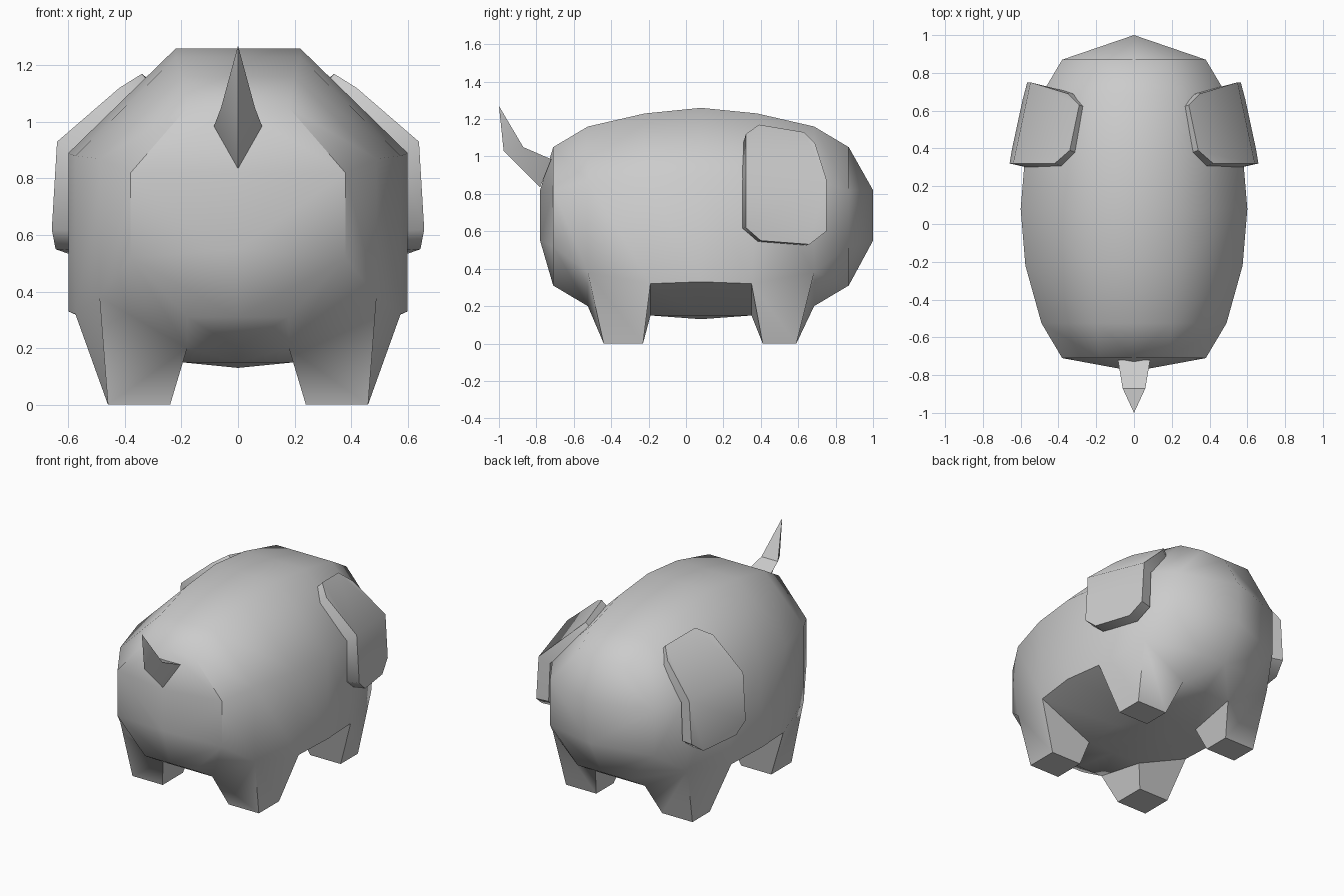
import bpy, bmesh, math

if "Cube" in bpy.data.objects:
    bpy.data.objects.remove(bpy.data.objects["Cube"], do_unlink=True)

GREY = (0.6, 0.6, 0.6, 1)
grey = bpy.data.materials.new("plain grey")
grey.use_nodes = True
grey.diffuse_color = GREY
grey.node_tree.nodes["Principled BSDF"].inputs["Base Color"].default_value = GREY


def finish(name, bm, angle, thickness=0):
    """Mirror a half mesh over x = 0, optionally thicken it, and shade it."""
    mesh = bpy.data.meshes.new(name)
    bm.to_mesh(mesh)
    bm.free()
    ob = bpy.data.objects.new(name, mesh)
    bpy.context.collection.objects.link(ob)
    mesh.materials.append(grey)
    bpy.context.view_layer.objects.active = ob
    ob.select_set(True)
    mirror = ob.modifiers.new("mirror", 'MIRROR')
    mirror.merge_threshold = 0.001
    if thickness:
        shell = ob.modifiers.new("thickness", 'SOLIDIFY')
        shell.thickness = thickness
        shell.offset = -1
    for modifier in list(ob.modifiers):
        bpy.ops.object.modifier_apply(modifier=modifier.name)
    bpy.ops.object.shade_smooth_by_angle(angle=math.radians(angle))
    ob.select_set(False)
    return ob


# Body: half rings from tail to head, joined by quads
bm = bmesh.new()
MID = 0.08
# offset, top x, top z, side x, shoulder z, flank z, belly x, belly z
half_rings = [
    (0.79, 0.18, 1.05, 0.38, 0.82, 0.52, 0.18, 0.31),
    (0.605, 0.20, 1.16, 0.49, 0.87, 0.38, 0.18, 0.20),
    (0.30, 0.22, 1.23, 0.575, 0.88, 0.32, 0.20, 0.15),
]
middle = (0, 0.22, 1.26, 0.60, 0.89, 0.33, 0.20, 0.15)
profiles = [(-1, r) for r in half_rings] + [(1, middle)] + [(1, r) for r in reversed(half_rings)]
rings = []
for sign, (off, tx, tz, sx, uz, lz, bx, bz) in profiles:
    y = MID + sign * off
    low_y = MID + sign * off * (0.9 if off == 0.30 else 1)
    belly = 0.13 if off == 0 else bz
    points = [(0, y, tz), (tx, y, tz), (sx, y, uz), (sx, low_y, lz), (bx, low_y, bz), (0, low_y, belly)]
    rings.append([bm.verts.new(p) for p in points])

LEG_SPANS = {1: (-0.44, -0.23), 4: (0.41, 0.59)}
for i in range(len(rings) - 1):
    a, b = rings[i], rings[i + 1]
    for j in range(5):
        if j == 3 and i in LEG_SPANS:
            # Leg grown from the belly corner down to a square foot
            y0, y1 = LEG_SPANS[i]
            top = [a[3], b[3], b[4], a[4]]
            foot = [bm.verts.new((x, y, 0)) for x, y in
                    ((0.46, y0), (0.46, y1), (0.24, y1), (0.24, y0))]
            for k in range(4):
                n = (k + 1) % 4
                bm.faces.new((top[k], top[n], foot[n], foot[k]))
            bm.faces.new(foot)
        else:
            bm.faces.new((a[j], b[j], b[j + 1], a[j + 1]))

# Blunt rump and snout, each closing on a short upright edge
for ring, y in ((rings[0], -0.78), (rings[-1], 1.0)):
    high = bm.verts.new((0, y, 0.82))
    low = bm.verts.new((0, y, 0.55))
    bm.faces.new((ring[0], ring[1], ring[2], high))
    bm.faces.new((ring[2], ring[3], low, high))
    bm.faces.new((ring[3], ring[4], ring[5], low))
bmesh.ops.recalc_face_normals(bm, faces=bm.faces)
finish("body_and_legs", bm, 48)

# Ears: drooping flap folded over at the top, thickened inwards
bm = bmesh.new()
panel = [(0.32, 0.93), (0.32, 0.62), (0.40, 0.55), (0.66, 0.53), (0.75, 0.60), (0.75, 0.88)]
lower = [bm.verts.new((0.64 - 0.22 * (y - 0.32) + 0.06 * (0.93 - z), y, z)) for y, z in panel]
fold = [bm.verts.new(p) for p in
        ((0.42, 0.32, 1.12), (0.34, 0.39, 1.17), (0.29, 0.63, 1.13), (0.35, 0.69, 1.07))]
back, front = lower[0], lower[-1]
bm.faces.new(lower)
bm.faces.new((back, front, fold[2], fold[1]))
bm.faces.new((back, fold[1], fold[0]))
bm.faces.new((front, fold[3], fold[2]))
finish("ears", bm, 50, 0.08)

# Tail: three-sided spike bending upwards
bm = bmesh.new()
base_top, base_side, base_low, bend_top, bend_side, bend_low, tip = [bm.verts.new(p) for p in (
    (0, -0.72, 0.985), (0.085, -0.72, 0.985), (0, -0.78, 0.835),
    (0, -0.87, 1.05), (0.06, -0.87, 1.05), (0, -0.975, 1.03), (0, -1.0, 1.27))]
bm.faces.new((base_top, base_side, bend_side, bend_top))
bm.faces.new((base_side, base_low, bend_low, bend_side))
bm.faces.new((bend_top, bend_side, tip))
bm.faces.new((bend_side, bend_low, tip))
bm.faces.new((base_top, base_low, base_side))
bmesh.ops.recalc_face_normals(bm, faces=bm.faces)
finish("tail", bm, 30)
